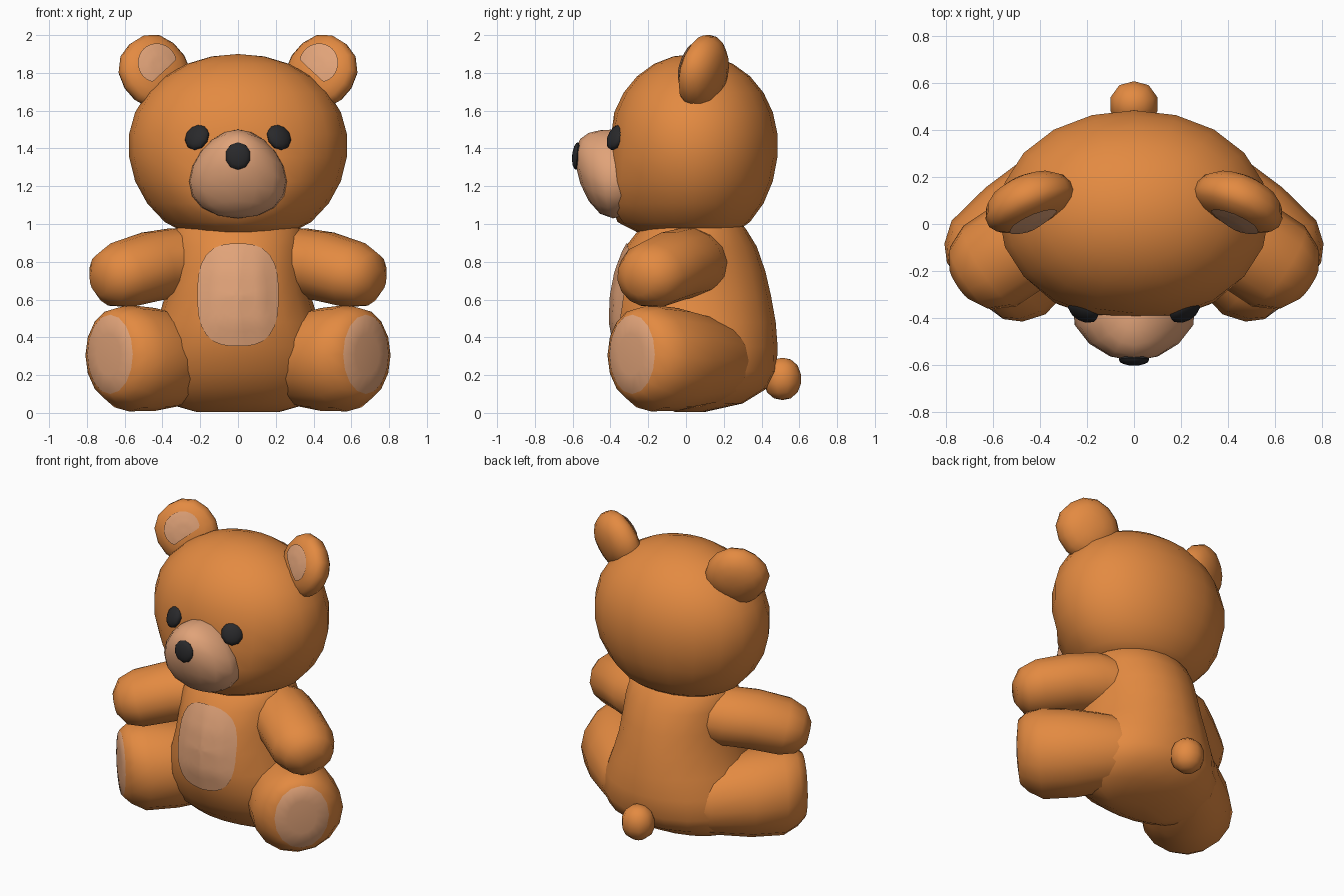
import bpy, bmesh, math
from mathutils import Vector, Matrix
from mathutils.bvhtree import BVHTree

if "Cube" in bpy.data.objects:
    bpy.data.objects.remove(bpy.data.objects["Cube"])


def material(name, rgb):
    m = bpy.data.materials.new(name)
    m.diffuse_color = (*rgb, 1)
    m.use_nodes = True
    m.node_tree.nodes["Principled BSDF"].inputs["Base Color"].default_value = m.diffuse_color
    return m


FUR = material("orange fur", (0.77, 0.255, 0.053))
TAN = material("tan fabric", (0.75, 0.365, 0.19))
BLACK = material("black plastic", (0.022, 0.022, 0.024))


def finish(name, bm, mats, mirror=False, angle=50, recalc=True):
    """Turn a bmesh into a smooth object, return a ray-cast tree of it."""
    if recalc:
        bmesh.ops.recalc_face_normals(bm, faces=bm.faces[:])
    bm.normal_update()
    tree = BVHTree.FromBMesh(bm)
    me = bpy.data.meshes.new(name)
    bm.to_mesh(me)
    bm.free()
    for m in mats:
        me.materials.append(m)
    ob = bpy.data.objects.new(name, me)
    bpy.context.collection.objects.link(ob)
    bpy.ops.object.select_all(action='DESELECT')
    ob.select_set(True)
    bpy.context.view_layer.objects.active = ob
    bpy.ops.object.shade_smooth_by_angle(angle=math.radians(angle))
    if mirror:
        mod = ob.modifiers.new("mirror", 'MIRROR')
        mod.use_mirror_merge = False
    return tree


def frame(n, up):
    """Axes u, v, n with v as near to 'up' as possible."""
    n = Vector(n).normalized()
    u = Vector(up).cross(n).normalized()
    return u, n.cross(u), n


def ball(name, centre, radii, mat, axes=None, k=2.0, seg=14, rings=9,
         mirror=False, shape=None):
    """Superellipsoid with optional axes and a shaping function."""
    bm = bmesh.new()
    bmesh.ops.create_uvsphere(bm, u_segments=seg, v_segments=rings, radius=1)
    rot = Matrix(axes).transposed() if axes else Matrix.Identity(3)
    for v in bm.verts:
        p = v.co / sum(abs(c) ** k for c in v.co) ** (1 / k)
        p = Vector(c * r for c, r in zip(p, radii))
        if shape:
            p = shape(p)
        v.co = Vector(centre) + rot @ p
    return finish(name, bm, [mat], mirror)


def tube(name, u, v, sections, mats, seg=14, mirror=False, second_from=99):
    """Loft of elliptical sections (centre, ru, rv), capped at both ends."""
    bm = bmesh.new()
    loops = []
    for c, ru, rv in sections:
        loops.append([bm.verts.new(Vector(c)
                      + u * ru * math.cos(2 * math.pi * i / seg)
                      + v * rv * math.sin(2 * math.pi * i / seg))
                      for i in range(seg)])
    bm.faces.new(loops[0])
    for j, (a, b) in enumerate(zip(loops, loops[1:])):
        for i in range(seg):
            f = bm.faces.new((a[i], a[(i + 1) % seg], b[(i + 1) % seg], b[i]))
            f.material_index = int(j >= second_from)
    cap = bm.faces.new(loops[-1])
    cap.material_index = int(second_from < 99)
    return finish(name, bm, mats, mirror)


def patch(name, tree, centre, axes, outline, mat, mirror=False, seg=32):
    """Thin fabric patch projected onto a surface along -n."""
    u, v, n = axes
    bm = bmesh.new()

    def point(a, b):
        start = Vector(centre) + u * a + v * b + n
        hit = tree.ray_cast(start, -n)[0]
        return bm.verts.new(hit + n * 0.009)
    mid = point(0, 0)
    prev = None
    for step in range(1, 8):
        t = step / 7
        loop = []
        for i in range(seg):
            a, b = outline(2 * math.pi * i / seg)
            loop.append(point(a * t, b * t))
        for i in range(seg):
            k = (i + 1) % seg
            if prev:
                bm.faces.new((prev[i], loop[i], loop[k], prev[k]))
            else:
                bm.faces.new((mid, loop[i], loop[k]))
        prev = loop
    finish(name, bm, [mat], mirror, recalc=False)


X, Y, Z = Vector((1, 0, 0)), Vector((0, 1, 0)), Vector((0, 0, 1))

# Body: z, half width, front y, back y
profile = [(0.005, .22, -.06, .1), (.05, .38, -.15, .3), (.13, .46, -.25, .43),
           (.22, .49, -.315, .48), (.35, .48, -.375, .485), (.48, .43, -.40, .475),
           (.62, .385, -.395, .45), (.75, .365, -.37, .42), (.88, .355, -.32, .375),
           (.97, .34, -.25, .32), (1.02, .28, -.2, .28)]
body = tube("body", X, Y, [((0, (f + b) / 2, z), w, (b - f) / 2)
                           for z, w, f, b in profile], [FUR], seg=20)


# Belly patch: rounded rectangle
def belly(t):
    c, s = math.cos(t), math.sin(t)
    q = (abs(c) ** 2.8 + abs(s) ** 2.8) ** (-1 / 2.8)
    return c * q * 0.215, s * q * 0.272


patch("belly_patch", body, (0, -0.4, 0.625), frame(-Y, Z), belly, TAN)


# Head: fuller chin, flat under the muzzle and at the neck
def chin(p):
    x, y, z = p
    if z < 0:
        z = max(z * 1.13, -0.472)
        if y < 0:
            y *= 1 + 0.35 * min(1, -z / 0.2) * max(0, 1 - (x / 0.4) ** 2)
    return Vector((x, max(y, -0.435), z))


ball("head", (0, 0.04, 1.42), (0.58, 0.447, 0.48), FUR, k=2.05, seg=20, rings=13,
     shape=chin)


# Muzzle: dome whose tip is lifted and narrowed
def lift(p):
    d = max(0, -p.y) / 0.2
    return Vector((p.x * (1 - 0.2 * p.z / 0.23) * (1 - 0.14 * d), p.y,
                   p.z + 0.09 * d * d))


ball("muzzle", (0, -0.387, 1.265), (0.262, 0.2, 0.235), TAN, k=2.0, shape=lift)
ball("nose", (0, -0.577, 1.36), (0.068, 0.073, 0.026), BLACK,
     axes=frame((0, -1, 0.08), Z), seg=10, rings=8)

# Eyes
ball("eyes", (0.217, -0.37, 1.46), (0.07, 0.074, 0.034), BLACK,
     axes=frame((0.45, -0.8, 0.43), Z), seg=10, rings=8, mirror=True)

# Ears: flattish front turned inward, domed back, tan linings cut straight
ear_axes = frame((-0.38, -0.88, 0.25), (0.68, 0, 0.73))
ear = ball("ears", (0.44, 0.08, 1.807), (0.192, 0.198, 0.1), FUR,
           axes=ear_axes, k=2.25, mirror=True,
           shape=lambda p: Vector((p.x, p.y, p.z * (0.85 if p.z > 0 else 1.25))))
patch("ear_linings", ear, (0.445, 0.05, 1.84), ear_axes,
      lambda t: (0.115 * math.cos(t), max(0.105 * math.sin(t), -0.055)), TAN, mirror=True)

# Arms
au, av, _ = frame((0.76, -0.5, -0.22), Z)
tube("arms", au, av, [((.10, .08, .80), .19, .178), ((.3, .03, .80), .20, .187),
                      ((.45, -.07, .777), .205, .187), ((.615, -.18, .73), .205, .177),
                      ((.695, -.23, .705), .16, .145), ((.74, -.255, .69), .08, .07)],
     [FUR], mirror=True)

# Legs, splayed at 45 degrees, with tan soles
lu, lv, ln = frame((1, -1, 0), Z)
sole = Vector((0.677, -0.285, 0))
tube("legs", lu, lv, [(sole - ln * d + Z * z, a, b) for d, z, a, b in (
    (.75, .27, .16, .16), (.62, .275, .24, .225), (.34, .283, .28, .272),
    (.14, .29, .282, .282), (.05, .305, .235, .25), (.0, .31, .17, .21),
    (-.012, .31, .09, .11))],
    [FUR, TAN], seg=16, mirror=True, second_from=5)

# Tail
ball("tail", (0, 0.51, 0.18), (0.105, 0.1, 0.112), FUR, k=2.2, seg=10, rings=7)
